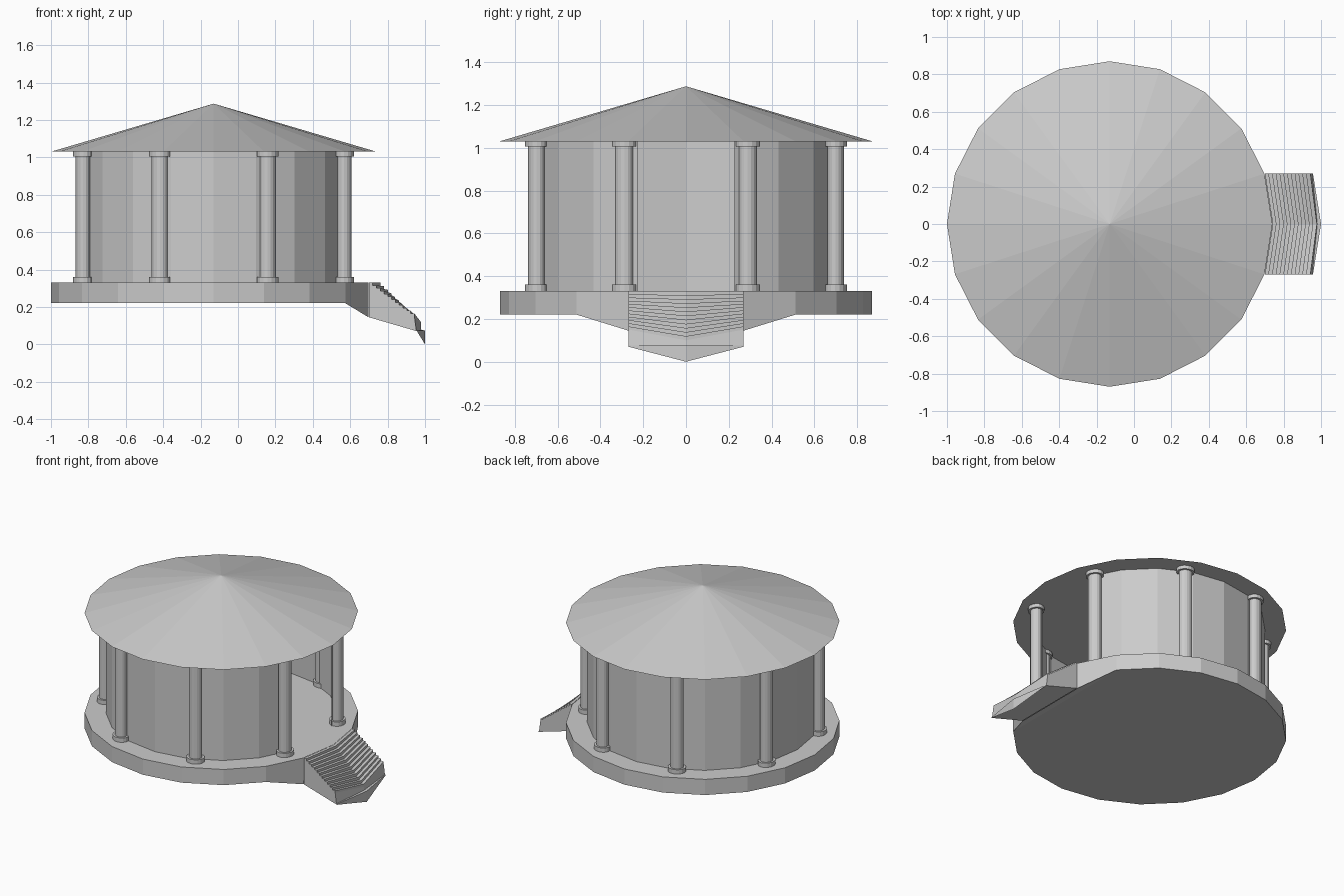
import bpy, bmesh
from math import sin, cos, pi, radians

if "Cube" in bpy.data.objects:
    bpy.data.objects.remove(bpy.data.objects["Cube"])

CX = -0.13      # centre of the round building
N = 20          # sides of the round parts
FLOOR, EAVE = 0.33, 1.03


def ring(r, z):
    return [(CX + r * cos(2 * pi * i / N), r * sin(2 * pi * i / N), z) for i in range(N)]


def make(name, bm, recalc=True):
    bmesh.ops.remove_doubles(bm, verts=bm.verts, dist=1e-5)
    if recalc:
        bmesh.ops.recalc_face_normals(bm, faces=bm.faces)
    me = bpy.data.meshes.new(name)
    bm.to_mesh(me)
    bm.free()
    ob = bpy.data.objects.new(name, me)
    bpy.context.collection.objects.link(ob)
    return ob


def face(bm, pts):
    return bm.faces.new([bm.verts.new(p) for p in pts])


# round base, its rim dips where it meets the stairs
bm = bmesh.new()
top, low = ring(0.87, FLOOR), ring(0.87, 0.22)
for i in (1, N - 1):
    low[i] = (low[i][0], low[i][1], 0.145)
face(bm, top)
face(bm, low[2:N - 1])
face(bm, [low[2], low[1], low[N - 1], low[N - 2]])
for i in range(1, N - 1):
    face(bm, [low[i], low[i + 1], top[i + 1], top[i]])
make("base", bm)

# stairs: each row is (edge x, edge z, centre x, centre z)
STEPS = 12
rows = []
for i in range(STEPS + 1):
    t, u = i / STEPS, min(i + 1, STEPS) / STEPS
    z = (FLOOR - 0.18 * t, FLOOR - 0.23 * t)
    for s in (t, u):
        rows.append((0.70 + 0.243 * s, z[0], 0.742 + 0.236 * s, z[1]))
rows.pop()
rows += [(0.953, 0.076, 0.98, 0.076), (0.957, 0.075, 1.0, 0.075), (0.957, 0.07, 1.0, 0.0)]
W = 0.269
bm = bmesh.new()
for a, b in zip(rows, rows[1:]):
    for s in (-W, W):
        face(bm, [(a[0], s, a[1]), (a[2], 0, a[3]), (b[2], 0, b[3]), (b[0], s, b[1])])
for s in (-W, W):
    face(bm, [(r[0], s, r[1]) for r in rows] + [(0.70, s, 0.145)])
face(bm, [(0.70, -W, 0.145), (0.957, -W, 0.07), (0.957, W, 0.07), (0.70, W, 0.145)])
face(bm, [(0.957, -W, 0.07), (1.0, 0, 0), (0.957, W, 0.07)])
bmesh.ops.dissolve_degenerate(bm, edges=bm.edges, dist=1e-5)
make("stairs", bm)

# curved wall with a doorway facing the stairs
bm = bmesh.new()
lo, hi = ring(0.735, FLOOR), ring(0.735, EAVE)
for i in range(1, N - 1):
    face(bm, [lo[i], lo[i + 1], hi[i + 1], hi[i]])
make("wall", bm, recalc=False)

# conical roof with flat underside
bm = bmesh.new()
eave = ring(0.87, EAVE)
face(bm, eave)
for i in range(N):
    face(bm, [eave[i], eave[(i + 1) % N], (CX, 0, 1.287)])
make("roof", bm)

# eight columns set into the wall, with foot and head discs
profile = [(0.058, FLOOR), (0.058, 0.36), (0.043, 0.36),
           (0.043, 1.005), (0.058, 1.005), (0.058, EAVE)]
SIDES = 16
for k in range(8):
    a = radians(22.5 + 45 * k)
    bm = bmesh.new()
    rings = []
    for r, z in profile:
        rings.append([(0.88 * r * cos(2 * pi * j / SIDES), r * sin(2 * pi * j / SIDES), z)
                      for j in range(SIDES)])
    face(bm, rings[0])
    face(bm, rings[-1])
    for p, q in zip(rings, rings[1:]):
        for j in range(SIDES):
            n = (j + 1) % SIDES
            face(bm, [p[j], p[n], q[n], q[j]])
    col = make(f"column_{k + 1}", bm)
    col.location = (CX + 0.757 * cos(a), 0.757 * sin(a), 0)
    col.rotation_euler.z = a
